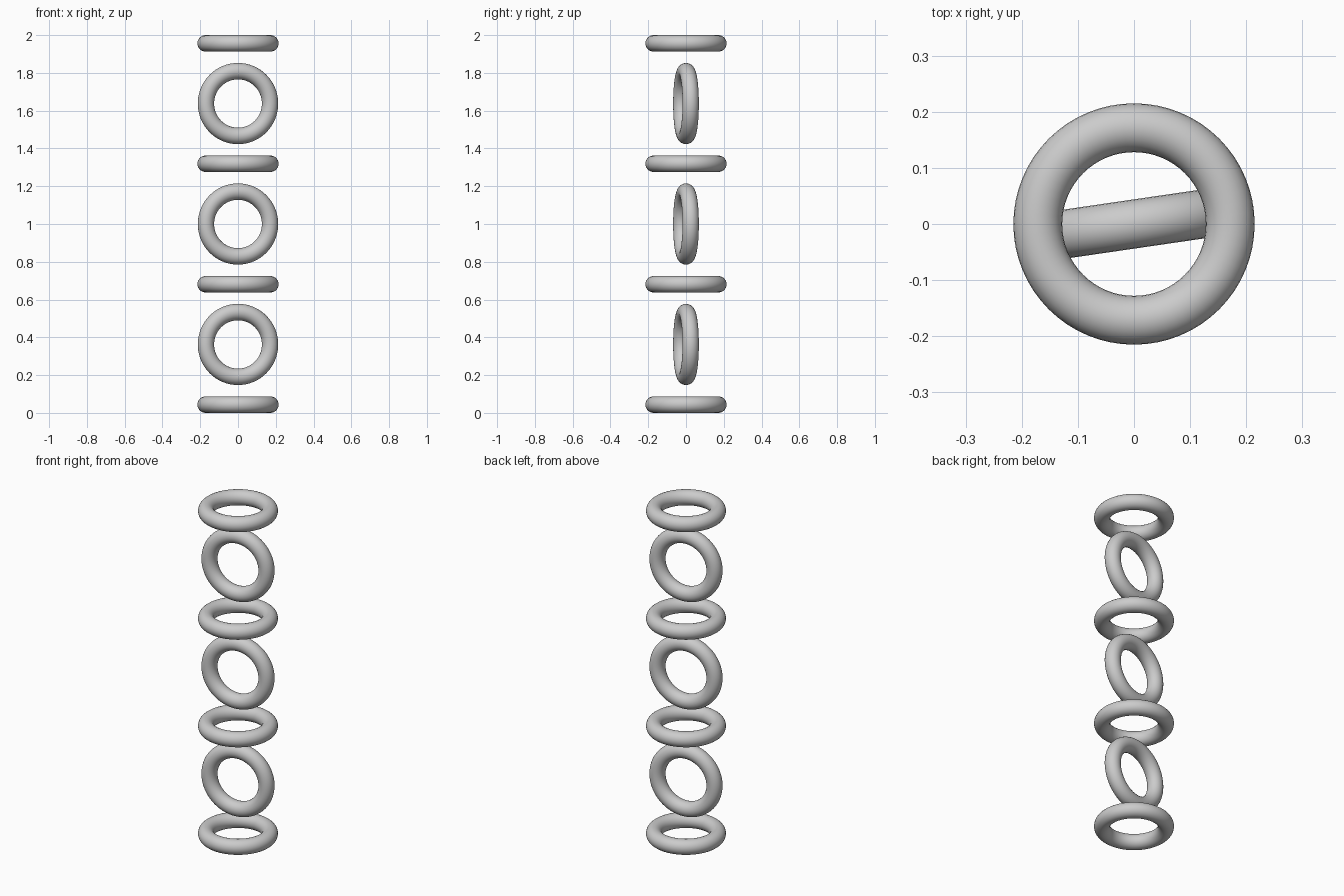
import bpy
from math import radians

cube = bpy.data.objects.get("Cube")
if cube:
    bpy.data.objects.remove(cube, do_unlink=True)

MAJOR, MINOR = 0.1715, 0.0435      # ring radius and tube radius
COUNT = 7
STEP = (2 - 2 * MINOR) / (COUNT - 1)
TURN = radians(8.3)                # slight twist of the upright rings

grey = bpy.data.materials.new("light grey")
grey.use_nodes = True
colour = (0.6, 0.6, 0.6, 1)
grey.diffuse_color = colour
grey.node_tree.nodes["Principled BSDF"].inputs["Base Color"].default_value = colour


def add_ring(name, z, rotation):
    bpy.ops.mesh.primitive_torus_add(
        major_radius=MAJOR, minor_radius=MINOR,
        major_segments=64, minor_segments=24,
        location=(0, 0, z), rotation=rotation)
    ring = bpy.context.object
    ring.name = name
    ring.data.materials.append(grey)
    bpy.ops.object.shade_smooth()


# Stack of rings, alternating flat and upright
for i in range(COUNT):
    z = MINOR + i * STEP
    if i % 2:
        add_ring(f"upright_ring_{i // 2 + 1}", z, (radians(90), 0, TURN))
    else:
        add_ring(f"flat_ring_{i // 2 + 1}", z, (0, 0, 0))
